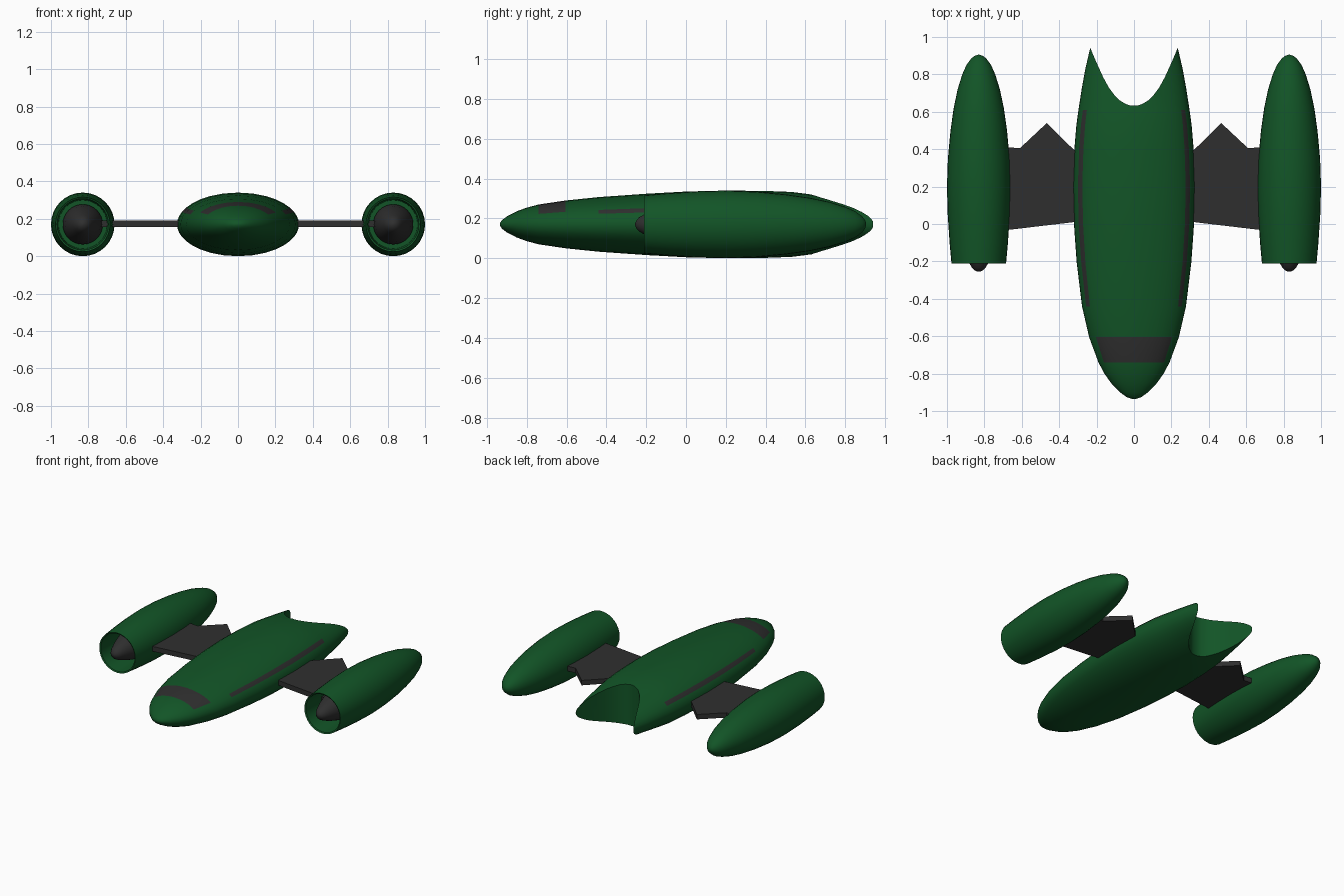
import bpy, bmesh, math

if "Cube" in bpy.data.objects:
    bpy.data.objects.remove(bpy.data.objects["Cube"])

ZC = 0.17  # height of the shared centre line


def material(name, rgb):
    m = bpy.data.materials.new(name)
    m.diffuse_color = (*rgb, 1)
    m.use_nodes = True
    m.node_tree.nodes["Principled BSDF"].inputs["Base Color"].default_value = m.diffuse_color
    return m


GREEN = material("dark_green", (0.006, 0.09, 0.02))
GREY = material("charcoal", (0.028, 0.028, 0.028))


def finish(bm, name, mats):
    bmesh.ops.recalc_face_normals(bm, faces=bm.faces[:])
    me = bpy.data.meshes.new(name)
    bm.to_mesh(me)
    bm.free()
    ob = bpy.data.objects.new(name, me)
    bpy.context.collection.objects.link(ob)
    for m in mats:
        me.materials.append(m)
    return ob


def smooth(ob, angle=35):
    bpy.ops.object.select_all(action='DESELECT')
    ob.select_set(True)
    bpy.context.view_layer.objects.active = ob
    bpy.ops.object.shade_smooth_by_angle(angle=math.radians(angle))


def loft(name, stations, angles, mats, cx=0.0, rule=None):
    """Elliptical rings along y; stations are (y, half width, half height)."""
    bm = bmesh.new()
    rings = [[bm.verts.new((cx + w * math.cos(math.radians(a)), y,
                            ZC + h * math.sin(math.radians(a)))) for a in angles]
             for y, w, h in stations]
    n = len(angles)
    for i in range(len(rings) - 1):
        for j in range(n):
            k = (j + 1) % n
            f = bm.faces.new((rings[i][j], rings[i][k], rings[i + 1][k], rings[i + 1][j]))
            if rule:
                y = (stations[i][0] + stations[i + 1][0]) / 2
                a = (angles[j] + (angles[k] or 360)) / 2
                f.material_index = rule(y, a)
    bm.faces.new(rings[0])
    bm.faces.new(rings[-1])
    return finish(bm, name, mats)


def plate(name, outline, z0, z1, mats):
    bm = bmesh.new()
    face = bm.faces.new([bm.verts.new((x, y, z0)) for x, y in outline])
    ext = bmesh.ops.extrude_face_region(bm, geom=[face])
    for v in ext["geom"]:
        if isinstance(v, bmesh.types.BMVert):
            v.co.z = z1
    return finish(bm, name, mats)


# Fuselage, with the windscreen and side stripes coloured by position
body = [(-0.935, 0.012, 0.006), (-0.925, 0.04, 0.021), (-0.90, 0.075, 0.040),
        (-0.85, 0.123, 0.066), (-0.80, 0.158, 0.084), (-0.74, 0.19, 0.100),
        (-0.605, 0.24, 0.120), (-0.44, 0.278, 0.137), (-0.2, 0.307, 0.154),
        (0.0, 0.321, 0.165), (0.2, 0.326, 0.17), (0.4, 0.319, 0.168),
        (0.53, 0.308, 0.163), (0.61, 0.297, 0.153), (0.72, 0.28, 0.138),
        (0.83, 0.26, 0.124), (0.96, 0.23, 0.105)]
half = [0, 8, 16, 23, 32, 42, 52, 63, 76, 90]
half += [180 - a for a in half[-2::-1]]
angles = half + [180 + a for a in half[1:-1]]


def paint(y, a):
    window = -0.74 < y < -0.605 and 32 < a < 148
    stripe = -0.44 < y < 0.61 and (23 < a < 32 or 148 < a < 157)
    return 1 if window or stripe else 0


fuselage = loft("fuselage", body, angles, [GREEN, GREY], rule=paint)

# Curved notch that splits the tail into two points
notch = [(0.02, 0.633), (0.045, 0.642), (0.075, 0.66), (0.105, 0.69), (0.135, 0.73),
         (0.165, 0.785), (0.19, 0.84), (0.21, 0.885), (0.233, 0.94), (0.5, 0.945), (0.5, 1.1)]
outline = notch + [(-x, y) for x, y in reversed(notch)]
cutter = plate("tail_cutter", outline, -0.3, 0.7, [GREEN])
cutter.hide_render = True
mod = fuselage.modifiers.new("notch", 'BOOLEAN')
mod.operation = 'DIFFERENCE'
mod.solver = 'EXACT'
mod.object = cutter
bpy.context.view_layer.objects.active = fuselage
bpy.ops.object.modifier_apply(modifier=mod.name)
bpy.data.objects.remove(cutter)
smooth(fuselage)

# Engine pods: inner wall, front lip, outer skin and pointed tail
pod = [(0.02, 0.13), (-0.205, 0.137), (-0.21, 0.146), (-0.1, 0.156), (0.05, 0.166),
       (0.2, 0.17), (0.35, 0.165), (0.5, 0.151), (0.62, 0.134), (0.72, 0.113),
       (0.8, 0.088), (0.85, 0.066), (0.885, 0.04), (0.9, 0.02), (0.905, 0.005)]
spinner = [(-0.255, 0.006), (-0.248, 0.022), (-0.235, 0.036), (-0.21, 0.05),
           (-0.15, 0.074), (-0.08, 0.095), (0.0, 0.107), (0.03, 0.107)]
circle = [i * 360 / 32 for i in range(32)]
wing = [(0.28, 0.015), (0.66, -0.03), (0.73, -0.035), (0.73, 0.415), (0.61, 0.405),
        (0.466, 0.54), (0.32, 0.395), (0.28, 0.36)]
for side, s in (("left", -1), ("right", 1)):
    smooth(loft(side + "_engine_pod", [(y, r, r) for y, r in pod], circle, [GREEN], s * 0.83))
    smooth(loft(side + "_engine_spinner", [(y, r, r) for y, r in spinner], circle, [GREY], s * 0.83))
    # Wing plate joining the pod to the fuselage
    plate(side + "_wing", [(s * x, y) for x, y in wing], ZC - 0.014, ZC + 0.022, [GREY])
